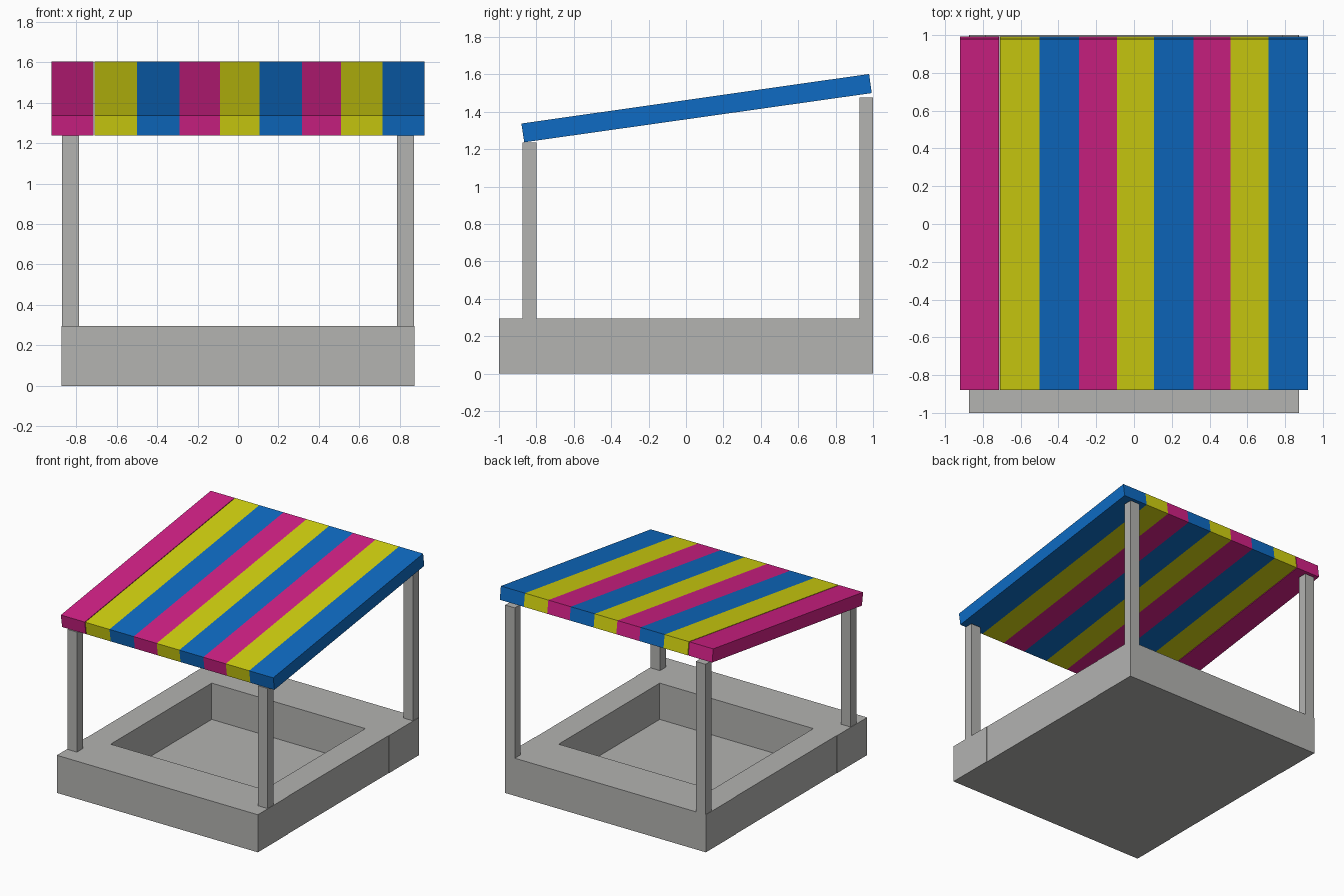
import bpy, bmesh

if "Cube" in bpy.data.objects:
    bpy.data.objects.remove(bpy.data.objects["Cube"])


def material(name, rgb):
    m = bpy.data.materials.new(name)
    lin = [(c / 255 / 12.92) if c < 10 else ((c / 255 + 0.055) / 1.055) ** 2.4 for c in rgb]
    m.diffuse_color = (*lin, 1)
    m.use_nodes = True
    m.node_tree.nodes["Principled BSDF"].inputs["Base Color"].default_value = m.diffuse_color
    return m


grey = material("grey", (179, 179, 177))
pink = material("pink", (210, 33, 134))
yellow = material("yellow", (210, 210, 16))
blue = material("blue", (14, 107, 195))


def prism(name, profile, x0, x1, mat):
    """Extrude a closed (y, z) profile along x."""
    bm = bmesh.new()
    face = bm.faces.new([bm.verts.new((x0, y, z)) for y, z in profile])
    ext = bmesh.ops.extrude_face_region(bm, geom=[face])
    moved = [v for v in ext["geom"] if isinstance(v, bmesh.types.BMVert)]
    bmesh.ops.translate(bm, verts=moved, vec=(x1 - x0, 0, 0))
    bmesh.ops.recalc_face_normals(bm, faces=bm.faces)
    mesh = bpy.data.meshes.new(name)
    bm.to_mesh(mesh)
    bm.free()
    mesh.materials.append(mat)
    ob = bpy.data.objects.new(name, mesh)
    bpy.context.collection.objects.link(ob)
    return ob


def box(name, x0, x1, y0, y1, z0, z1):
    return prism(name, [(y0, z0), (y1, z0), (y1, z1), (y0, z1)], x0, x1, grey)


H = 0.295
# Sandbox frame and floor
box("front_bench", -0.873, 0.873, -1, -0.627, 0, H)
box("back_bench", -0.873, 0.873, 0.627, 1, 0, H)
box("left_wall", -0.87, -0.667, -0.627, 0.627, 0, H)
box("right_wall", 0.667, 0.87, -0.627, 0.627, 0, H)
box("floor", -0.667, 0.667, -0.627, 0.627, 0, 0.01)

# Posts: short pair in front, tall pair at the back
for side, x in (("left", -0.828), ("right", 0.828)):
    box("front_post_" + side, x - 0.042, x + 0.042, -0.875, -0.80, H, 1.237)
    box("back_post_" + side, x - 0.042, x + 0.042, 0.928, 1.0, H, 1.475)

# Sloping roof made of coloured slats
roof = [(-0.865, 1.237), (0.993, 1.5), (0.979, 1.602), (-0.88, 1.337)]
edges = [-0.922, -0.71, -0.50, -0.29, -0.09, 0.107, 0.315, 0.51, 0.713, 0.922]
for i in range(9):
    gap = 0.005 if i == 0 else 0
    prism(f"roof_slat_{i + 1}", roof, edges[i], edges[i + 1] - gap, (pink, yellow, blue)[i % 3])
